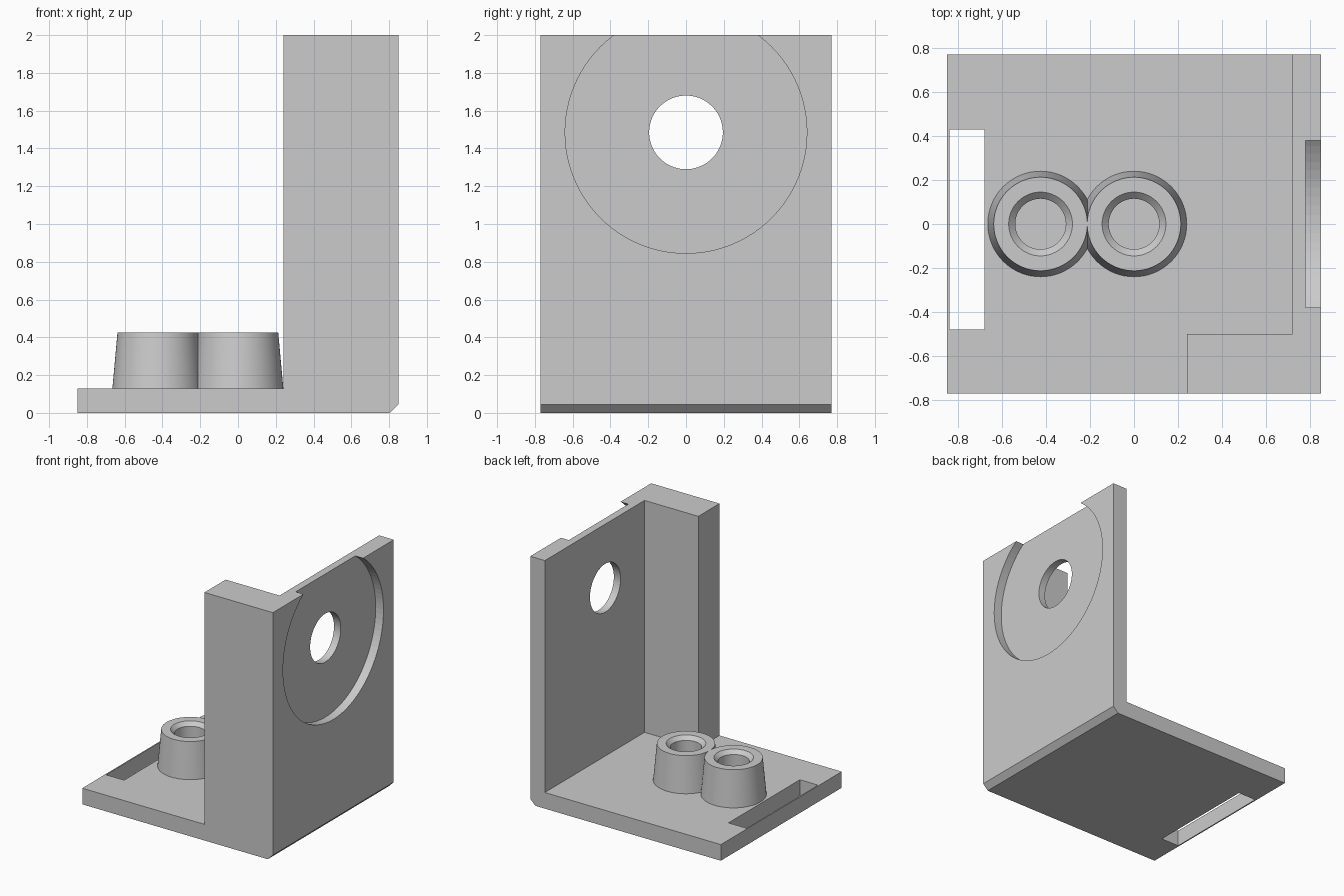
import bpy, bmesh, math
from mathutils import Matrix, Vector

cube = bpy.data.objects.get("Cube")
if cube:
    bpy.data.objects.remove(cube, do_unlink=True)

grey = bpy.data.materials.new("plain grey")
grey.use_nodes = True
colour = (0.6, 0.6, 0.6, 1)
grey.diffuse_color = colour
grey.node_tree.nodes["Principled BSDF"].inputs["Base Color"].default_value = colour


def finish(name, bm, helper=False):
    bmesh.ops.recalc_face_normals(bm, faces=bm.faces)
    mesh = bpy.data.meshes.new(name)
    bm.to_mesh(mesh)
    bm.free()
    mesh.materials.append(grey)
    ob = bpy.data.objects.new(name, mesh)
    bpy.context.collection.objects.link(ob)
    if helper:
        ob.hide_render = True
        ob.hide_viewport = True
        ob.display_type = 'WIRE'
    return ob


def extrude(name, points, vector):
    """Solid from a flat outline pushed along a vector."""
    bm = bmesh.new()
    face = bm.faces.new([bm.verts.new(p) for p in points])
    out = bmesh.ops.extrude_face_region(bm, geom=[face])
    bmesh.ops.translate(bm, vec=Vector(vector),
                        verts=[v for v in out["geom"] if isinstance(v, bmesh.types.BMVert)])
    return bm


def box(name, x0, x1, y0, y1, z0, z1, helper=False):
    outline = [(x0, y0, z0), (x1, y0, z0), (x1, y1, z0), (x0, y1, z0)]
    return finish(name, extrude(name, outline, (0, 0, z1 - z0)), helper)


def disc_cutter(name, radius, x0, x1, z):
    bm = bmesh.new()
    place = Matrix.Translation(((x0 + x1) / 2, 0, z)) @ Matrix.Rotation(math.pi / 2, 4, 'Y')
    bmesh.ops.create_cone(bm, cap_ends=True, segments=96, radius1=radius,
                          radius2=radius, depth=x1 - x0, matrix=place)
    return finish(name, bm, True)


def boolean(target, other, operation='DIFFERENCE'):
    mod = target.modifiers.new(other.name, 'BOOLEAN')
    mod.operation = operation
    mod.solver = 'EXACT'
    mod.object = other


def smooth(ob):
    bpy.ops.object.select_all(action='DESELECT')
    ob.select_set(True)
    bpy.context.view_layer.objects.active = ob
    bpy.ops.object.shade_smooth_by_angle(angle=math.radians(30))


# L-shaped bracket: base plate and upright wall with a chamfered lower corner
W, D, H, T, WALL = 0.85, 0.77, 2.0, 0.13, 0.72
C = 0.045
profile = [(-W, 0), (W - C, 0), (W, C), (W, H), (WALL, H), (WALL, T), (-W, T)]
bracket = finish("bracket", extrude("bracket", [(x, -D, z) for x, z in profile], (0, 2 * D, 0)))

# Front flange, same chamfered corner as the bracket
flange_profile = [(0.24, 0), (W - C, 0), (W, C), (W, H), (0.24, H)]
flange = finish("front_flange", extrude("flange", [(x, -D, z) for x, z in flange_profile],
                                        (0, 0.27, 0)), True)
boolean(bracket, flange, 'UNION')

# Slot in the base, round recess and through hole in the wall
boolean(bracket, box("slot_cutter", -0.84, -0.68, -0.48, 0.43, -0.1, 0.3, True))
boolean(bracket, disc_cutter("recess_cutter", 0.64, 0.78, 1.0, 1.485))
boolean(bracket, disc_cutter("hole_cutter", 0.195, 0.5, 1.1, 1.485))
smooth(bracket)

# Tapered bosses with countersunk blind holes, turned from one profile
boss_profile = [(0.24, T), (0.213, 0.425), (0.145, 0.425), (0.115, 0.395), (0.115, T + 0.002),
                (0, T + 0.002)]
for name, x in (("outer_boss", -0.425), ("inner_boss", 0)):
    bm = bmesh.new()
    verts = [bm.verts.new((r, 0, z)) for r, z in boss_profile]
    edges = [bm.edges.new(pair) for pair in zip(verts, verts[1:])]
    bmesh.ops.spin(bm, geom=verts + edges, cent=(0, 0, 0), axis=(0, 0, 1),
                   angle=math.tau, steps=64)
    bmesh.ops.remove_doubles(bm, verts=bm.verts, dist=0.0005)
    boss = finish(name, bm)
    boss.location.x = x
    smooth(boss)
